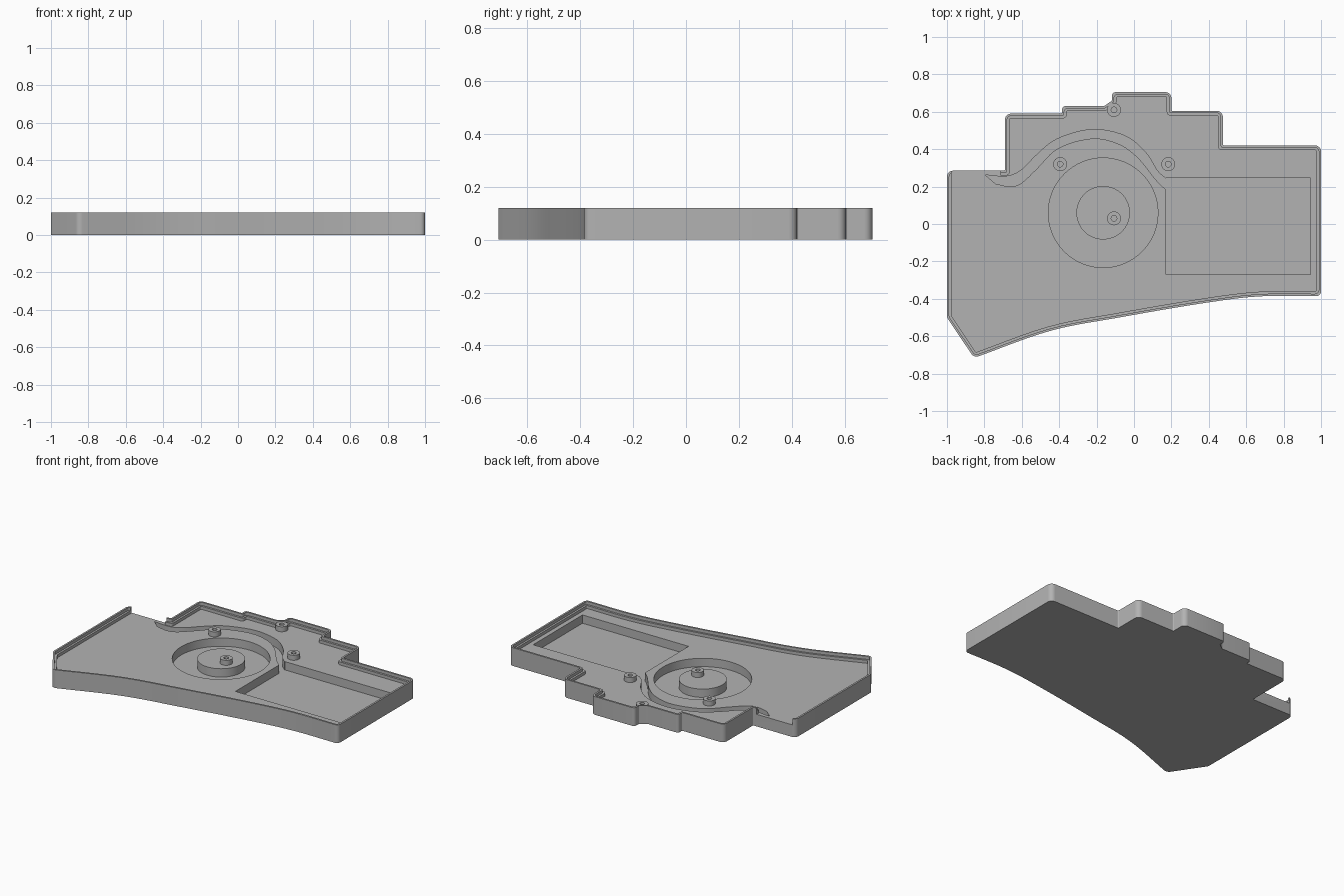
import bpy, bmesh, math
from mathutils import Vector

if "Cube" in bpy.data.objects:
    bpy.data.objects.remove(bpy.data.objects["Cube"], do_unlink=True)

TOP, LEDGE, FLOOR, POCKET = 0.12, 0.10, 0.08, 0.025

grey = bpy.data.materials.new("plain grey")
grey.use_nodes = True
grey.diffuse_color = (0.45, 0.45, 0.45, 1)
grey.node_tree.nodes["Principled BSDF"].inputs["Base Color"].default_value = (0.45, 0.45, 0.45, 1)


def finish(name, bm):
    bmesh.ops.recalc_face_normals(bm, faces=bm.faces)
    me = bpy.data.meshes.new(name)
    bm.to_mesh(me)
    bm.free()
    ob = bpy.data.objects.new(name, me)
    bpy.context.collection.objects.link(ob)
    me.materials.append(grey)
    return ob


def prism(name, pts, z0, z1):
    bm = bmesh.new()
    face = bm.faces.new([bm.verts.new((p[0], p[1], z0)) for p in pts])
    new = bmesh.ops.extrude_face_region(bm, geom=[face])["geom"]
    bmesh.ops.translate(bm, vec=(0, 0, z1 - z0),
                        verts=[g for g in new if isinstance(g, bmesh.types.BMVert)])
    return finish(name, bm)


def lathe(name, profile, centre, steps=48):
    bm = bmesh.new()
    verts = [bm.verts.new((r, 0, z)) for r, z in profile]
    edges = [bm.edges.new(pair) for pair in zip(verts, verts[1:])]
    bmesh.ops.spin(bm, geom=verts + edges, cent=(0, 0, 0), axis=(0, 0, 1),
                   angle=math.tau, steps=steps)
    bmesh.ops.remove_doubles(bm, verts=bm.verts, dist=1e-5)
    bmesh.ops.translate(bm, verts=bm.verts, vec=(*centre, 0))
    return finish(name, bm)


def smooth_path(pts, n=6):
    """Smooth curve through the given points."""
    p = [Vector(q) for q in pts]
    p = [2 * p[0] - p[1]] + p + [2 * p[-1] - p[-2]]
    out = []
    for a, b, c, d in zip(p, p[1:], p[2:], p[3:]):
        for i in range(n):
            t = i / n
            out.append(0.5 * (2 * b + (c - a) * t + (2 * a - 5 * b + 4 * c - d) * t ** 2
                              + (3 * b - a - 3 * c + d) * t ** 3))
    return out + [p[-2]]


def inset(pts, d):
    """Move every side of a clockwise outline inwards by d."""
    out = []
    for i, p in enumerate(pts):
        u = (p - pts[i - 1]).normalized()
        v = (pts[(i + 1) % len(pts)] - p).normalized()
        a, b = Vector((u.y, -u.x)), Vector((v.y, -v.x))
        out.append(p + (a + b) * d / (1 + a.dot(b)))
    return out


def rounded(pts, inset_by, radius=0.032, n=6):
    """Round sharp corners; inner corners widen as the outline moves inwards."""
    out = []
    for i, p in enumerate(pts):
        u, v = pts[i - 1] - p, pts[(i + 1) % len(pts)] - p
        turn = math.pi - u.angle(v)
        if turn < 0.4:
            out.append(p)
            continue
        convex = u.x * v.y - u.y * v.x > 0
        r = radius - inset_by if convex else 0.006 + inset_by * 0.5
        cut = min(r * math.tan(turn / 2), u.length * 0.45, v.length * 0.45)
        r = cut / math.tan(turn / 2)
        a, b = p + u.normalized() * cut, p + v.normalized() * cut
        mid = p + (u.normalized() + v.normalized()).normalized() * r / math.cos(turn / 2)
        ra, rb = a - mid, b - mid
        for k in range(n + 1):
            t = k / n
            out.append(mid + (ra * math.sin((1 - t) * turn) + rb * math.sin(t * turn)) / math.sin(turn))
    return out


def carve(target, cutter):
    cutter.hide_render = True
    mod = target.modifiers.new("carve", "BOOLEAN")
    mod.operation, mod.solver, mod.object = "DIFFERENCE", "EXACT", cutter
    bpy.context.view_layer.objects.active = target
    bpy.ops.object.modifier_apply(modifier=mod.name)
    bpy.data.objects.remove(cutter, do_unlink=True)


def box(name, x0, x1, y0, y1, z0, z1):
    return prism(name, [(x0, y0), (x0, y1), (x1, y1), (x1, y0)], z0, z1)


# Stepped outline with a sweeping front edge, clockwise from above
front = smooth_path([(1, -0.385), (0.67, -0.387), (0.36, -0.425), (-0.08, -0.5),
                     (-0.45, -0.572), (-0.855, -0.716)], 6)
back = [(-1, -0.5), (-1, 0.285), (-0.69, 0.285), (-0.69, 0.59), (-0.385, 0.59),
        (-0.385, 0.63), (-0.16, 0.63), (-0.118, 0.66), (-0.118, 0.705), (0.2, 0.705),
        (0.2, 0.605), (0.475, 0.605), (0.475, 0.42), (1, 0.42)]
outline = [Vector(p) for p in back] + front

# Tray with a two-step rim
tray = prism("tray", rounded(outline, 0), 0, TOP)
for d, z in ((0.012, LEDGE), (0.025, FLOOR)):
    carve(tray, prism("rim_cutter", rounded(inset(outline, d), d), z, 0.2))

# Open gap in the back rim
carve(tray, box("gap_cutter", -0.975, -0.715, 0.24, 0.33, FLOOR, 0.2))

# Rectangular pocket and round pocket
carve(tray, box("pocket_cutter", 0.17, 0.945, -0.27, 0.245, POCKET, 0.2))
HUB = (-0.165, 0.06)
carve(tray, lathe("ring_cutter", [(0, POCKET), (0.293, POCKET), (0.293, 0.2), (0, 0.2)], HUB, 64))

# Curved channel that runs into the rectangular pocket
outer = smooth_path([(-0.795, 0.262), (-0.68, 0.255), (-0.6, 0.29), (-0.52, 0.37), (-0.41, 0.455),
                     (-0.225, 0.505), (-0.05, 0.472), (0.06, 0.385), (0.125, 0.285), (0.18, 0.235)])
inner = smooth_path([(0.18, 0.175), (0.118, 0.235), (0.025, 0.35), (-0.08, 0.427), (-0.225, 0.457),
                     (-0.405, 0.405), (-0.52, 0.295), (-0.6, 0.22), (-0.66, 0.2), (-0.74, 0.215)])
carve(tray, prism("channel_cutter", outer + inner, POCKET, 0.2))

# Raised disc inside the round pocket
disc = lathe("pocket_disc", [(0, 0.02), (0.143, 0.02), (0.143, FLOOR), (0, FLOOR)], HUB, 64)

# Hollow screw posts
parts = [tray, disc]
for name, spot in (("disc_post", (-0.107, 0.03)), ("right_post", (-0.395, 0.32)),
                   ("left_post", (0.183, 0.32)), ("back_post", (-0.107, 0.61))):
    parts.append(lathe(name, [(0, 0.07), (0.037, 0.07), (0.037, 0.113), (0.015, 0.113),
                              (0.015, 0.085), (0, 0.085)], spot, 32))

# Smooth the curves and keep the edges crisp
bpy.ops.object.select_all(action="DESELECT")
for ob in parts:
    ob.select_set(True)
bpy.context.view_layer.objects.active = tray
bpy.ops.object.shade_smooth_by_angle(angle=math.radians(30))
